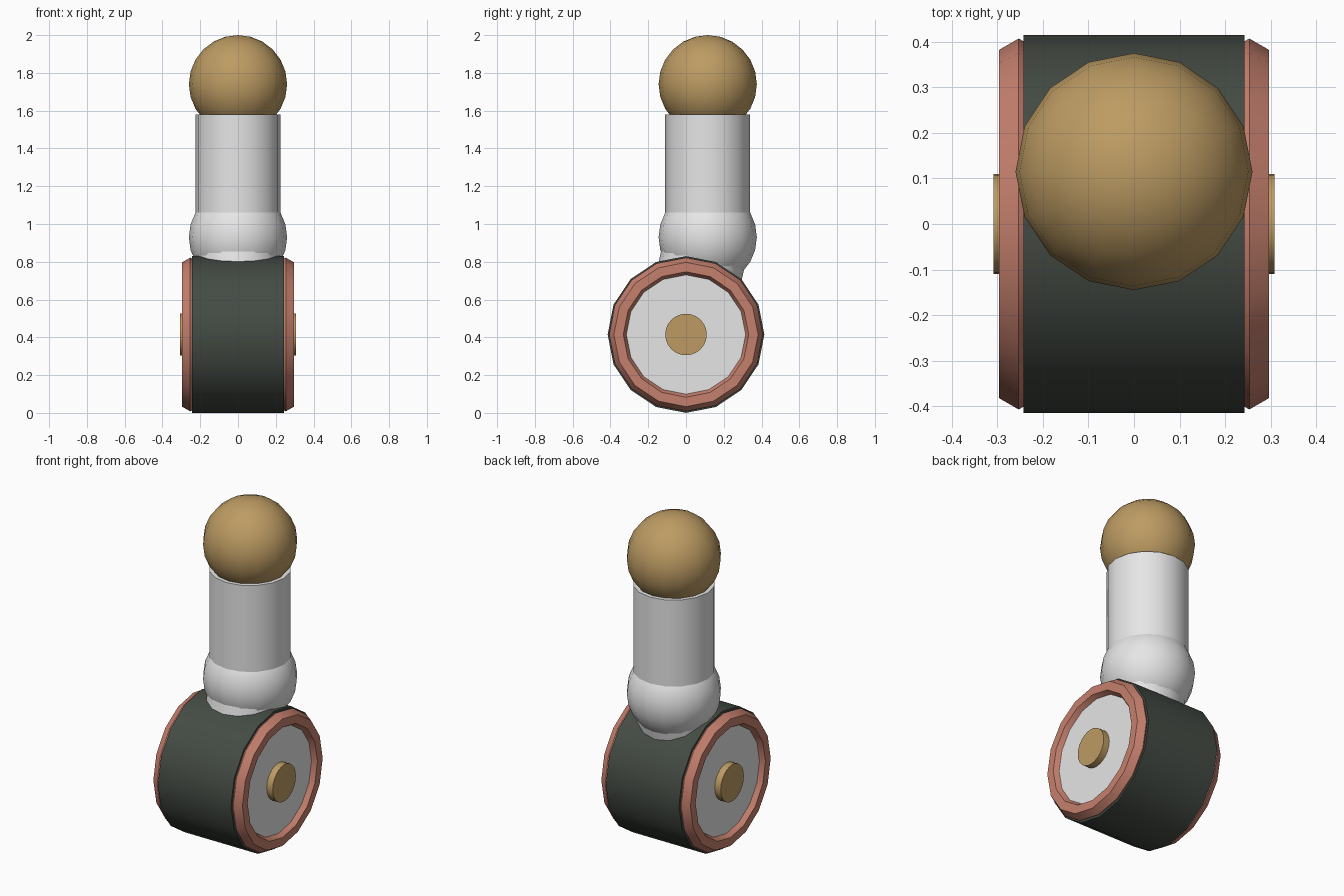
import bpy
import math
from mathutils import Vector

if "Cube" in bpy.data.objects:
    bpy.data.objects.remove(bpy.data.objects["Cube"])


def material(name, rgb):
    m = bpy.data.materials.new(name)
    m.diffuse_color = (*rgb, 1.0)
    m.use_nodes = True
    m.node_tree.nodes["Principled BSDF"].inputs["Base Color"].default_value = m.diffuse_color
    return m


BRASS = material("brass", (0.51, 0.33, 0.125))
COPPER = material("copper", (0.56, 0.215, 0.155))
RUBBER = material("dark rubber", (0.058, 0.07, 0.058))
WHITE = material("white", (0.79, 0.79, 0.79))


def finish(name, mat):
    ob = bpy.context.object
    ob.name = name
    ob.data.materials.append(mat)
    bpy.ops.object.shade_smooth_by_angle(angle=math.radians(50))
    return ob


def rod(name, a, b, radius, mat, sides=16):
    """Cylinder running from point a to point b."""
    a, b = Vector(a), Vector(b)
    axis = b - a
    bpy.ops.mesh.primitive_cylinder_add(
        vertices=sides, radius=radius, depth=axis.length, location=(a + b) / 2,
        rotation=axis.to_track_quat('Z', 'Y').to_euler())
    return finish(name, mat)


def ball(name, centre, mat):
    bpy.ops.mesh.primitive_uv_sphere_add(segments=16, ring_count=12,
                                         radius=0.26, location=centre)
    return finish(name, mat)


HUB = 0.415                    # axle height and tyre radius
ARM_Y, JOINT_Z, KNOB_Z = 0.115, 0.93, 1.74

# Wheel: tyre, with a disc showing at both ends
rod("tyre", (-0.243, 0, HUB), (0.243, 0, HUB), HUB, RUBBER)
rod("wheel_disc", (-0.268, 0, HUB), (0.268, 0, HUB), 0.316, WHITE, 32)
rod("axle_cap", (-0.308, 0, HUB), (0.308, 0, HUB), 0.11, BRASS, 24)

# Rim rings on each side
for side, label in ((-1, "left"), (1, "right")):
    bpy.ops.mesh.primitive_torus_add(
        major_segments=16, minor_segments=6, major_radius=0.357, minor_radius=0.05,
        location=(side * 0.253, 0, HUB), rotation=(0, math.pi / 2, 0))
    ring = finish("rim_ring_" + label, COPPER)
    ring.data.shade_smooth()

# Leaning link, joint ball, upright post and top knob
rod("link", (0, 0, HUB), (0, ARM_Y, JOINT_Z), 0.225, WHITE)
ball("joint", (0, ARM_Y, JOINT_Z), WHITE)
rod("post", (0, ARM_Y, JOINT_Z), (0, ARM_Y, 1.58), 0.225, WHITE)
ball("knob", (0, ARM_Y, KNOB_Z), BRASS)
